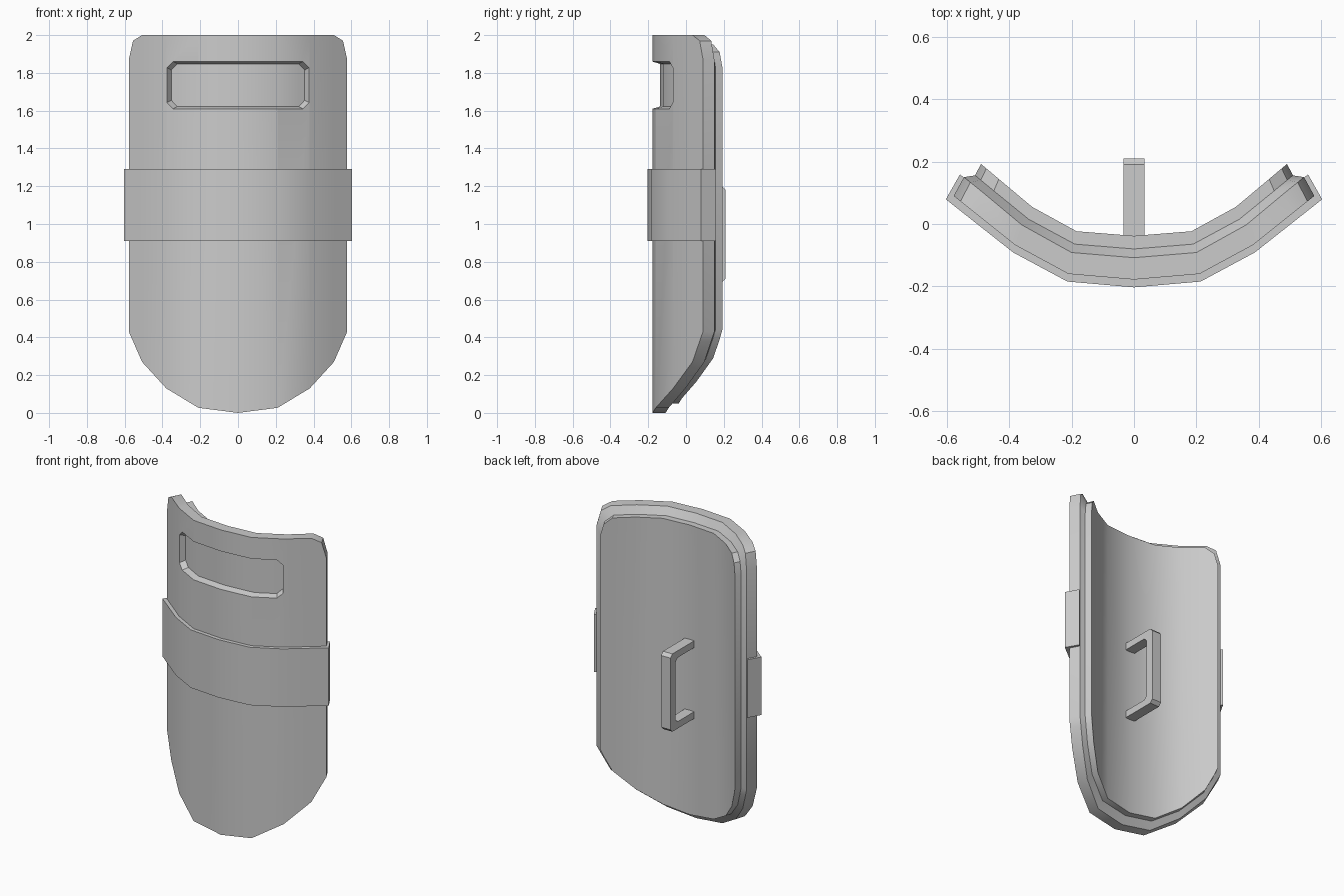
import bpy, bmesh, math

if "Cube" in bpy.data.objects:
    bpy.data.objects.remove(bpy.data.objects["Cube"])

grey = bpy.data.materials.new("shield_grey")
grey.diffuse_color = (0.6, 0.6, 0.6, 1)
grey.use_nodes = True
grey.node_tree.nodes["Principled BSDF"].inputs["Base Color"].default_value = grey.diffuse_color

# Half plan curve of the front surface: x, y, then backward normal
PLAN = [(0, -0.178, 0, 1), (0.21, -0.16, -0.14, 0.98), (0.38, -0.068, -0.29, 0.93),
        (0.505, 0.032, -0.40, 0.90), (0.578, 0.09, -0.47, 0.86)]


def bend(u, d):
    """Plan position at width u and depth d behind the front surface."""
    s, a = (-1 if u < 0 else 1), abs(u)
    i = 0
    while i < len(PLAN) - 2 and a > PLAN[i + 1][0]:
        i += 1
    p, q = PLAN[i], PLAN[i + 1]
    t = (a - p[0]) / (q[0] - p[0])
    x, y, nx, ny = (m + (n - m) * t for m, n in zip(p, q))
    return s * (x + nx * d), y + ny * d


def finish(name, bm):
    bmesh.ops.recalc_face_normals(bm, faces=bm.faces)
    me = bpy.data.meshes.new(name)
    bm.to_mesh(me)
    bm.free()
    ob = bpy.data.objects.new(name, me)
    bpy.context.collection.objects.link(ob)
    me.materials.append(grey)
    return ob


def curved_solid(name, layers):
    """Solid from layers (depth, half columns of (u, bottom, top)), mirrored in x."""
    bm = bmesh.new()
    rows = []
    for d, half in layers:
        cols = [(-u, b, t) for u, b, t in reversed(half[1:])] + half
        rows.append([[bm.verts.new((*bend(u, d), z)) for z in (b, t)] for u, b, t in cols])
    n = len(rows[0])
    for row in (rows[0], rows[-1]):                     # front and back skins
        for p, q in zip(row, row[1:]):
            bm.faces.new((p[0], q[0], q[1], p[1]))
    for a, b in zip(rows, rows[1:]):                    # rims
        la = [c[0] for c in a] + [c[1] for c in reversed(a)]
        lb = [c[0] for c in b] + [c[1] for c in reversed(b)]
        for i in range(2 * n):
            j = (i + 1) % (2 * n)
            bm.faces.new((la[i], la[j], lb[j], lb[i]))
    return finish(name, bm)


def smooth(ob):
    bpy.ops.object.select_all(action='DESELECT')
    ob.select_set(True)
    bpy.context.view_layer.objects.active = ob
    bpy.ops.object.shade_smooth_by_angle(angle=math.radians(30))


# Shield body: outer plate, chamfered step and inset backing
outer = [(0, 0, 2), (0.21, 0.027, 2), (0.38, 0.13, 2), (0.508, 0.27, 2),
         (0.556, 0.38, 1.97), (0.578, 0.43, 1.87)]
inner = [(0, 0.05, 1.95), (0.203, 0.075, 1.95), (0.365, 0.165, 1.95), (0.487, 0.29, 1.95),
         (0.533, 0.39, 1.91), (0.553, 0.44, 1.83)]
body = curved_solid("shield_body", [(0, outer), (0.07, outer), (0.098, inner), (0.14, inner)])


# Viewing slot: tapered recess cut into the front
def slot(g):
    lo, hi = 1.61 - g, 1.86 + g
    return [(0, lo, hi), (0.21, lo, hi), (0.343 + g, lo, hi), (0.376 + g, lo + 0.033, hi - 0.033)]


cutter = curved_solid("slot_cutter", [(-0.02, slot(0.006)), (0.04, slot(-0.012))])
mod = body.modifiers.new("slot", 'BOOLEAN')
mod.operation, mod.solver, mod.object = 'DIFFERENCE', 'EXACT', cutter
bpy.context.view_layer.objects.active = body
bpy.ops.object.modifier_apply(modifier="slot")
bpy.data.objects.remove(cutter)
smooth(body)

# Reinforcing band wrapped around the front and side edges
strip = [(u, 0.91, 1.29) for u in (0, 0.21, 0.38, 0.505, 0.591)]
smooth(curved_solid("band", [(-0.025, strip), (0.069, strip)]))

# Rear grip handle: C profile extruded sideways
profile = [(-0.06, 0.69), (0.19, 0.69), (0.21, 0.71), (0.21, 1.18), (0.19, 1.20), (-0.06, 1.20),
           (-0.06, 1.155), (0.135, 1.155), (0.155, 1.135), (0.155, 0.755), (0.135, 0.735), (-0.06, 0.735)]
bm = bmesh.new()
face = bm.faces.new([bm.verts.new((-0.034, y, z)) for y, z in profile])
ext = bmesh.ops.extrude_face_region(bm, geom=[face])
bmesh.ops.translate(bm, vec=(0.068, 0, 0),
                    verts=[v for v in ext["geom"] if isinstance(v, bmesh.types.BMVert)])
finish("handle", bm)
